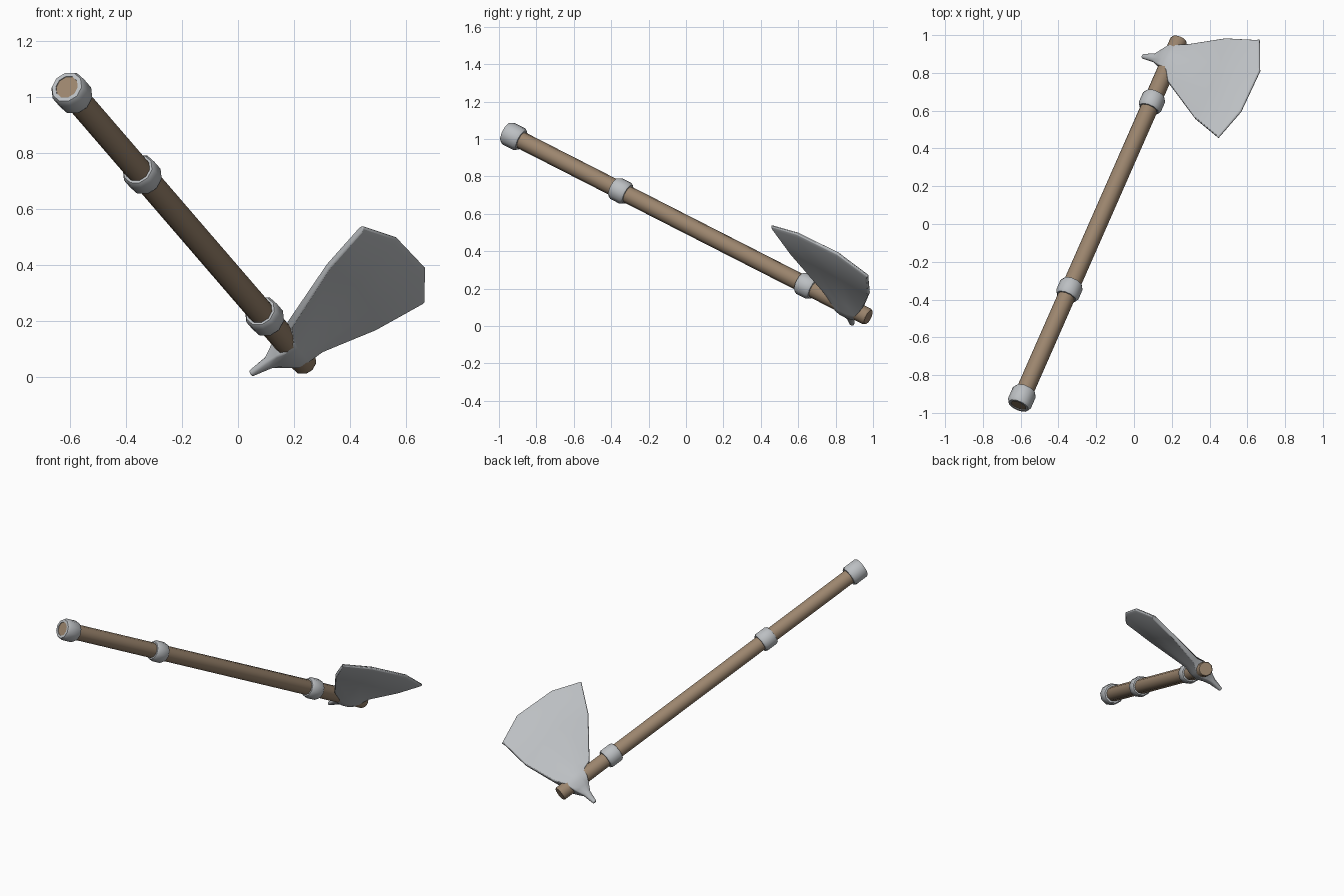
import bpy, bmesh, math
from mathutils import Vector, Matrix

if "Cube" in bpy.data.objects:
    bpy.data.objects.remove(bpy.data.objects["Cube"])

# Axe frame: y along the handle, x towards the blade, z across the blade
butt = Vector((-0.612, -0.962, 1.035))
top = Vector((0.24, 0.975, 0.047))
length = (top - butt).length
d = (top - butt).normalized()
u = Vector((0.85, -0.11, 0.52))
u = (u - d * u.dot(d)).normalized()
w = u.cross(d)
frame = Matrix((u, d, w)).transposed().to_4x4()
frame.translation = butt

wood = bpy.data.materials.new("wood")
wood.diffuse_color = (0.33, 0.235, 0.155, 1)
wood.use_nodes = True
wood.node_tree.nodes["Principled BSDF"].inputs["Base Color"].default_value = wood.diffuse_color
steel = bpy.data.materials.new("steel")
steel.diffuse_color = (0.5, 0.52, 0.54, 1)
steel.use_nodes = True
steel.node_tree.nodes["Principled BSDF"].inputs["Base Color"].default_value = steel.diffuse_color


def finish(name, bm, mat, angle):
    bmesh.ops.recalc_face_normals(bm, faces=bm.faces)
    me = bpy.data.meshes.new(name)
    bm.to_mesh(me)
    bm.free()
    me.materials.append(mat)
    ob = bpy.data.objects.new(name, me)
    bpy.context.collection.objects.link(ob)
    ob.matrix_world = frame
    bpy.ops.object.select_all(action='DESELECT')
    ob.select_set(True)
    bpy.context.view_layer.objects.active = ob
    bpy.ops.object.shade_smooth_by_angle(angle=math.radians(angle))
    return ob


def loft(bm, rings, closed=False):
    # Skin equal-sized rings; cap the ends unless the loft closes on itself
    vs = [[bm.verts.new(p) for p in r] for r in rings]
    n = len(vs[0])
    pairs = list(zip(vs, vs[1:])) + ([(vs[-1], vs[0])] if closed else [])
    for a, b in pairs:
        for i in range(n):
            j = (i + 1) % n
            bm.faces.new((a[i], a[j], b[j], b[i]))
    return vs


def circle(r, y, sides=10):
    return [(r * math.cos(2 * math.pi * i / sides), y,
             r * math.sin(2 * math.pi * i / sides)) for i in range(sides)]


# Wooden handle
bm = bmesh.new()
vs = loft(bm, [circle(0.047, 0.004), circle(0.047, length - 0.01),
               circle(0.042, length)])
bm.faces.new(vs[0])
bm.faces.new(vs[-1])
finish("handle", bm, wood, 40)

# Metal collars and butt ring
for name, s, l, r in (("butt_ring", 0.0, 0.10, 0.066),
                      ("grip_collar", 0.695, 0.09, 0.064),
                      ("head_collar", 1.893, 0.09, 0.064)):
    bm = bmesh.new()
    loft(bm, [circle(a, s + y) for a, y in (
        (0.043, 0), (r - 0.008, 0), (r, 0.015), (r, l - 0.015),
        (r - 0.008, l), (0.043, l))], closed=True)
    finish(name, bm, steel, 50)

# Axe head: sections from spike tip to cutting edge
# each: four (x, y) stations across, middle and edge half thickness


def straight(x, lo, hi):
    return [(x, lo + (hi - lo) * f) for f in (0, 0.33, 0.67, 1)]


sections = [
    (straight(-0.175, -0.012, 0.012), 0.011, 0.006),
    (straight(-0.10, -0.024, 0.024), 0.022, 0.010),
    (straight(-0.058, -0.048, 0.048), 0.036, 0.028),
    (straight(-0.02, -0.066, 0.066), 0.055, 0.045),
    (straight(0.025, -0.085, 0.075), 0.055, 0.040),
    ([(0.05, -0.142), (0.075, -0.06), (0.08, 0.03), (0.079, 0.103)], 0.038, 0.016),
    ([(0.294, -0.333), (0.33, -0.17), (0.32, 0.01), (0.275, 0.168)], 0.024, 0.012),
    ([(0.470, -0.425), (0.532, -0.25), (0.538, 0.0), (0.462, 0.182)], 0.015, 0.012),
    ([(0.485, -0.435), (0.551, -0.258), (0.558, 0.003), (0.474, 0.192)], 0.006, 0.005),
]
eye = length - 0.128
bm = bmesh.new()
rings = []
for st, tm, te in sections:
    th = (te, tm, tm, te)
    front = [(x, y + eye, t) for (x, y), t in zip(st, th)]
    back = [(x, y + eye, -t) for (x, y), t in zip(st, th)]
    rings.append(front + back[::-1])
vs = loft(bm, rings)
for end in (vs[0], vs[-1]):
    for i in range(3):
        bm.faces.new((end[i], end[i + 1], end[6 - i], end[7 - i]))
head = finish("axe_head", bm, steel, 60)
bev = head.modifiers.new("soft_rim", 'BEVEL')
bev.width = 0.006
bev.segments = 2
bev.limit_method = 'ANGLE'
bev.angle_limit = math.radians(50)
